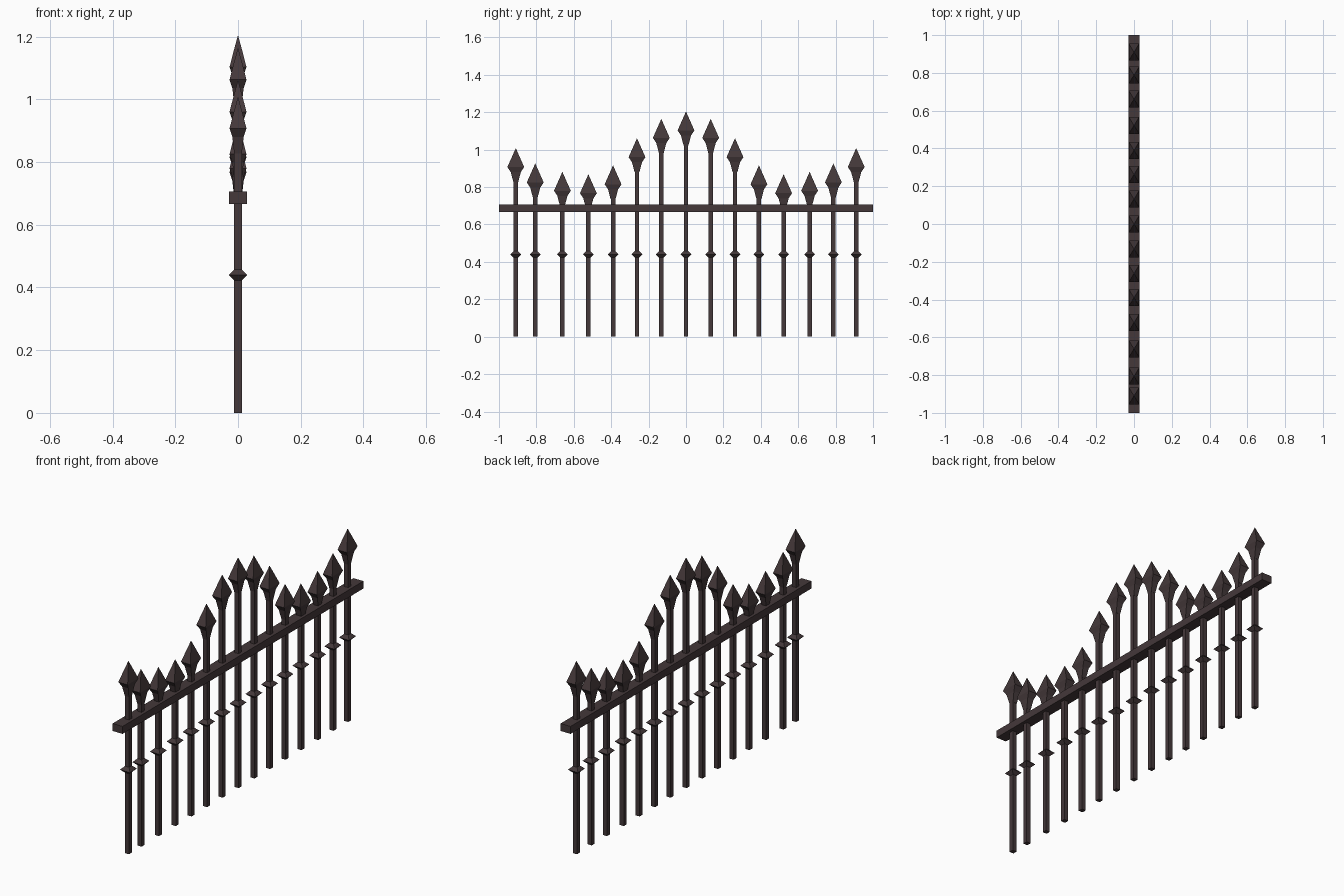
import bpy

if "Cube" in bpy.data.objects:
    bpy.data.objects.remove(bpy.data.objects["Cube"])

iron = bpy.data.materials.new("dark_iron")
iron.diffuse_color = (0.058, 0.040, 0.042, 1)
iron.use_nodes = True
iron.node_tree.nodes["Principled BSDF"].inputs["Base Color"].default_value = iron.diffuse_color


def rings_object(name, y, rings):
    """Stack rectangular rings (half_x, half_y, z) into one closed flat-faced solid."""
    verts, faces = [], []
    for hx, hy, z in rings:
        verts += [(sx * hx, y + sy * hy, z)
                  for sx, sy in ((-1, -1), (1, -1), (1, 1), (-1, 1))]
    for r in range(len(rings) - 1):
        for i in range(4):
            a, b = r * 4 + i, r * 4 + (i + 1) % 4
            faces.append((a, b, b + 4, a + 4))
    faces.append((3, 2, 1, 0))
    n = len(verts)
    faces.append((n - 4, n - 3, n - 2, n - 1))
    mesh = bpy.data.meshes.new(name)
    mesh.from_pydata(verts, [], faces)
    mesh.materials.append(iron)
    ob = bpy.data.objects.new(name, mesh)
    bpy.context.collection.objects.link(ob)
    return ob


BAR = 0.012  # half thickness of an upright


def upright(y, tip):
    # square bar
    rings_object("bar", y, [(BAR, BAR, 0), (BAR, BAR, tip - 0.15)])
    # diamond collar
    rings_object("collar", y, [(BAR, BAR, 0.423), (0.029, 0.029, 0.44),
                               (BAR, BAR, 0.457)])
    # spear finial: flared neck, wide shoulder, pointed tip
    rings_object("spear_finial", y, [
        (BAR, BAR + 0.001, tip - 0.18),
        (0.018, 0.027, tip - 0.127),
        (0.027, 0.045, tip - 0.10),
        (0.015, 0.024, tip - 0.053),
        (0.0006, 0.0006, tip)])


# uprights: (distance from centre, tip height), mirrored left and right
upright(0, 1.203)
for y, tip in ((0.132, 1.163), (0.262, 1.06), (0.39, 0.915), (0.522, 0.867),
               (0.661, 0.88), (0.788, 0.925), (0.91, 1.007)):
    upright(y, tip)
    # the second bar from the left end sits slightly further out
    upright(-0.806 if y == 0.788 else -y, tip)

# horizontal rail
rings_object("rail", 0, [(0.029, 1.0, 0.667), (0.029, 1.0, 0.706)])
